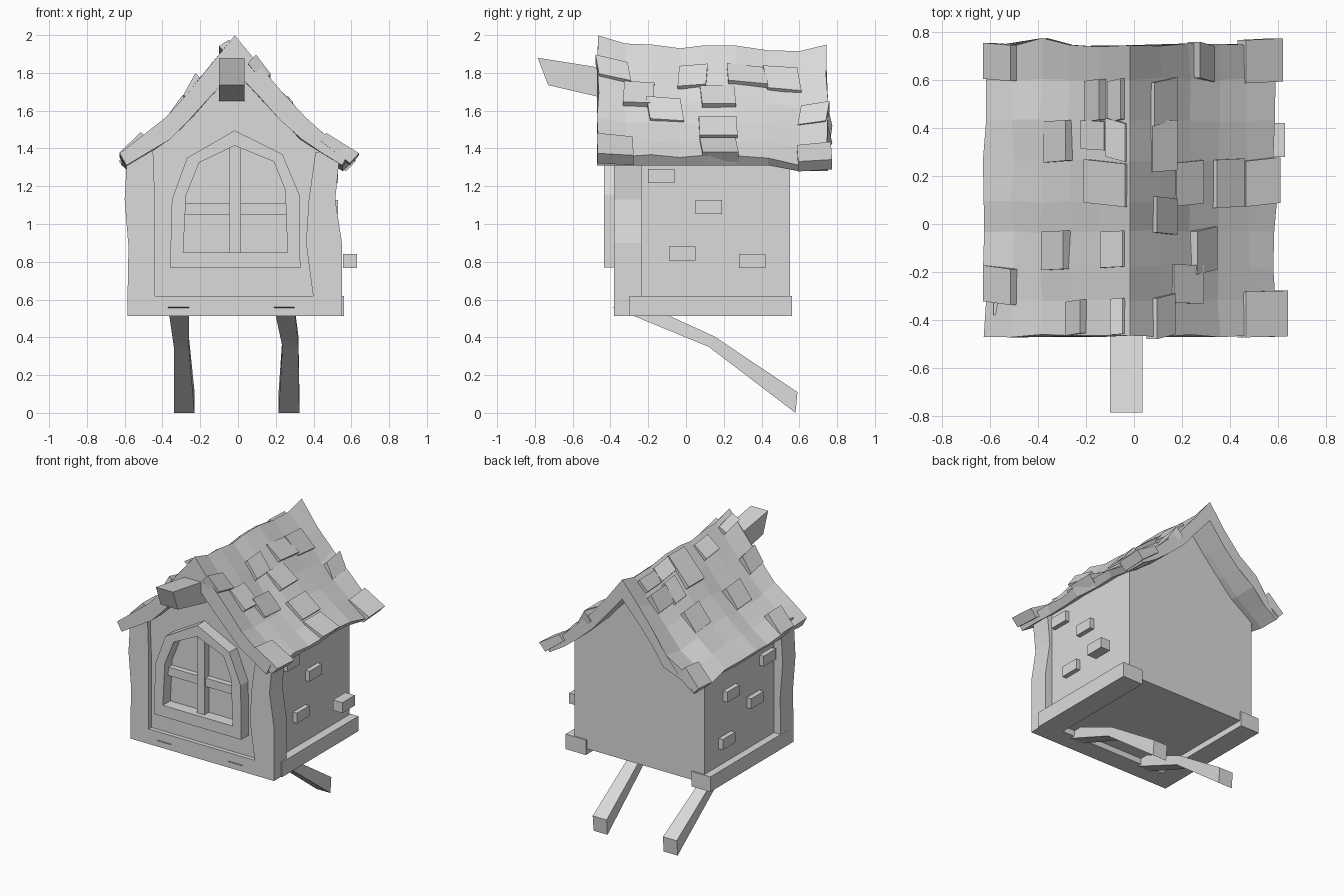
import bpy
import random
from math import copysign

random.seed(4)
cube = bpy.data.objects.get("Cube")
if cube:
    bpy.data.objects.remove(cube)

stone = bpy.data.materials.new("plain_grey")
stone.use_nodes = True
grey = (0.71, 0.71, 0.71, 1)
stone.diffuse_color = grey
stone.node_tree.nodes["Principled BSDF"].inputs["Base Color"].default_value = grey
MID = -0.017  # centre line of the crooked house


def add(name, verts, faces):
    mesh = bpy.data.meshes.new(name)
    mesh.from_pydata(verts, [], faces)
    mesh.materials.append(stone)
    obj = bpy.data.objects.new(name, mesh)
    bpy.context.collection.objects.link(obj)
    bpy.context.view_layer.objects.active = obj
    obj.select_set(True)
    bpy.ops.object.mode_set(mode="EDIT")
    bpy.ops.mesh.select_all(action="SELECT")
    bpy.ops.mesh.normals_make_consistent(inside=False)
    bpy.ops.object.mode_set(mode="OBJECT")
    obj.select_set(False)
    return obj


def loft(name, rings, closed=False):
    """Skin between rings of points; cap the ends, or join them if closed."""
    n, m = len(rings[0]), len(rings)
    faces = []
    for r in range(m if closed else m - 1):
        for k in range(n):
            a, b = r * n, (r + 1) % m * n
            j = (k + 1) % n
            faces.append((a + k, a + j, b + j, b + k))
    if not closed:
        faces += [tuple(range(n)), tuple(range((m - 1) * n, m * n))]
    return add(name, [p for ring in rings for p in ring], faces)


def box(name, x, y, z):
    return loft(name, [[(x[0], y[0], h), (x[1], y[0], h), (x[1], y[1], h), (x[0], y[1], h)] for h in z])


# House body with a gabled top tucked under the roof
half = [(0.515, 0.555), (0.515, 1.37), (0.37, 1.45), (0.25, 1.56), (0.13, 1.7)]
gable = [(MID + a, h) for a, h in half] + [(MID, 1.86)] + [(MID - a, h) for a, h in reversed(half)]
loft("house_body", [[(x, y, z) for x, z in gable] for y in (-0.35, 0.55)])

# Base trim: a front sill and two side rails
box("front_sill", (-0.585, 0.55), (-0.38, -0.24), (0.513, 0.62))
box("left_rail", (0.4, 0.56), (-0.3, 0.56), (0.513, 0.62))
box("right_rail", (-0.585, -0.435), (-0.3, 0.56), (0.513, 0.62))

# Crooked corner posts: outer x, inner x, front y, height
left_post = [(0.55, 0.4, -0.38, 0.6), (0.55, 0.36, -0.38, 0.9),
             (0.515, 0.375, -0.38, 1.13), (0.54, 0.41, -0.38, 1.38)]
right_post = [(-0.585, -0.44, -0.38, 0.6), (-0.58, -0.44, -0.38, 0.88),
              (-0.6, -0.44, -0.38, 1.13), (-0.585, -0.45, -0.38, 1.4)]
for name, post in (("left_post", left_post), ("right_post", right_post)):
    loft(name, [[(o, f, h), (i, f, h), (i, -0.235, h), (o, -0.235, h)] for o, i, f, h in post])

# Arched window frame
outer = [(-0.36, 0.77), (-0.35, 1.13), (-0.27, 1.35), (-0.018, 1.495), (0.235, 1.37), (0.325, 1.155), (0.33, 0.77)]
inner = [(-0.29, 0.85), (-0.275, 1.15), (-0.205, 1.325), (-0.018, 1.415), (0.19, 1.33), (0.25, 1.18), (0.262, 0.85)]
loft("window_frame", [[(o[0], -0.34, o[1]), (o[0], -0.435, o[1]), (i[0], -0.435, i[1]), (i[0], -0.34, i[1])]
                      for o, i in zip(outer, inner)], closed=True)
box("window_mullion", (-0.045, 0.015), (-0.4, -0.34), (0.84, 1.42))
box("window_bar", (-0.285, 0.255), (-0.39, -0.34), (1.05, 1.11))

# Loose bricks on the side walls: y, z, outer x, inner x (one has slipped clear)
bricks = [(-0.13, 1.255, 0.53, 0.4), (0.12, 1.09, 0.53, 0.4), (-0.02, 0.845, 0.53, 0.4), (0.35, 0.805, 0.63, 0.555),
          (-0.14, 1.2, -0.565, -0.4), (0.27, 1.1, -0.565, -0.4), (0, 0.95, -0.565, -0.4), (0.32, 0.78, -0.565, -0.4)]
for y, z, out, back in bricks:
    box("wall_brick", (out, back), (y - 0.07, y + 0.07), (z - 0.037, z + 0.037))

# Projecting ridge beam over the front
side = [(-0.785, 1.88), (-0.47, 1.83), (-0.3, 1.8), (-0.3, 1.64), (-0.47, 1.675), (-0.73, 1.735)]
loft("ridge_beam", [[(x, y, z) for y, z in side] for x in (-0.1, 0.035)])

# Bent legs trailing backwards: y and z of upper and lower edge
leg_side = [((-0.19, 0.56), (-0.39, 0.56)), ((0.15, 0.405), (0.12, 0.35)), ((0.59, 0.11), (0.58, 0))]
for name, widths in (("left_leg", [(0.19, 0.3), (0.235, 0.32), (0.215, 0.325)]),
                     ("right_leg", [(-0.37, -0.26), (-0.34, -0.26), (-0.34, -0.23)])):
    loft(name, [[(a, *up), (b, *up), (b, *low), (a, *low)] for (a, b), (up, low) in zip(widths, leg_side)])

# Roof shell: swept, sagging surface on an uneven grid
COLS = [0, 0.13, 0.25, 0.37, 0.49, 0.605]
DROP = [1.94, 1.79, 1.65, 1.53, 1.44, 1.36]
ROWS = [-0.465, -0.32, -0.18, -0.03, 0.09, 0.26, 0.43, 0.6, 0.745]
SAG = [0.058, 0.015, 0.01, -0.01, 0.005, 0.005, -0.02, -0.025, 0.01]


def lerp(t, xs, ys):
    k = max(i for i in range(len(xs) - 1) if i == 0 or xs[i] <= t)
    return ys[k] + (ys[k + 1] - ys[k]) * (t - xs[k]) / (xs[k + 1] - xs[k])


def roof_height(a, y):
    """Height of the roof at distance a from the ridge."""
    return lerp(a, COLS, DROP) + lerp(y, ROWS, SAG) * (1 - 1.2 * a) - (0.06 * a if y > 0.5 else 0)


def roof_ring(y):
    upper, lower = [], []
    for c in range(-5, 6):
        a = abs(c)
        wob = 0.008 if a else 0
        x = MID + copysign(COLS[a], c) + random.uniform(-wob, wob)
        py = y + random.uniform(-wob, wob)
        if c == -3 and y > 0.7:  # bulging back edge
            py += 0.035
        upper.append((x, py, roof_height(COLS[a], y) + random.uniform(-wob, wob)))
        lower.append((x - c * 0.007, py, DROP[a] - 0.13 + a * 0.016 - (0.006 * a if y > 0.5 else 0)))
    return upper + lower[::-1]


loft("roof", [roof_ring(y) for y in ROWS])

# Loose shingles in hundredths: near and far from the ridge, front and back,
# and which edge is lifted: (u)pper, (d)own-slope or (e)ven
LEFT = [(7, 17, 42, 60, "e"), (25, 33, 60, 75, "u"), (46, 60, 59, 77, "d"), (7, 16, 22, 43, "d"),
        (17, 27, 8, 26, "d"), (33, 45, 7, 27, "e"), (46, 59, 8, 27, "d"), (8, 17, -4, 11, "e"),
        (24, 34, -20, -2, "u"), (16, 27, -33, -17, "d"), (46, 62, -47, -28, "d"), (8, 16, -47, -30, "e")]
RIGHT = [(49, 62, 60, 75, "u"), (12, 20, 43, 60, "u"), (4, 10, 43, 60, "e"), (26, 37, 26, 43, "u"),
         (11, 21, 31, 43, "e"), (3, 10, 27, 43, "d"), (3, 19, 8, 26, "d"), (27, 38, -19, -3, "u"),
         (4, 12, -18, -3, "d"), (49, 62, -33, -18, "u"), (20, 28, -46, -32, "u"), (4, 8, -46, -31, "d")]
LIFT = {"u": (0.036, 0.012), "d": (0.01, 0.03), "e": (0.022, 0.018)}


def shingle(s, near, far, front, back, tilt):
    twist = random.uniform(-0.012, 0.012)
    rings = []
    for y in (front / 100, back / 100):
        ring = []
        for edge, lift, turn in zip((near, far), LIFT[tilt], (-twist, twist)):
            x = edge / 100 + s * -MID
            z = roof_height(x, y)
            ring.append([(MID + s * (x + d * 0.7), y + turn, z + d * 0.75) for d in (lift, -0.04)])
        (a, b), (c, d) = ring
        rings.append([a, c, d, b])
    loft("roof_shingle", rings)


for s, rows in ((1, LEFT), (-1, RIGHT)):
    for row in rows:
        shingle(s, *row)
